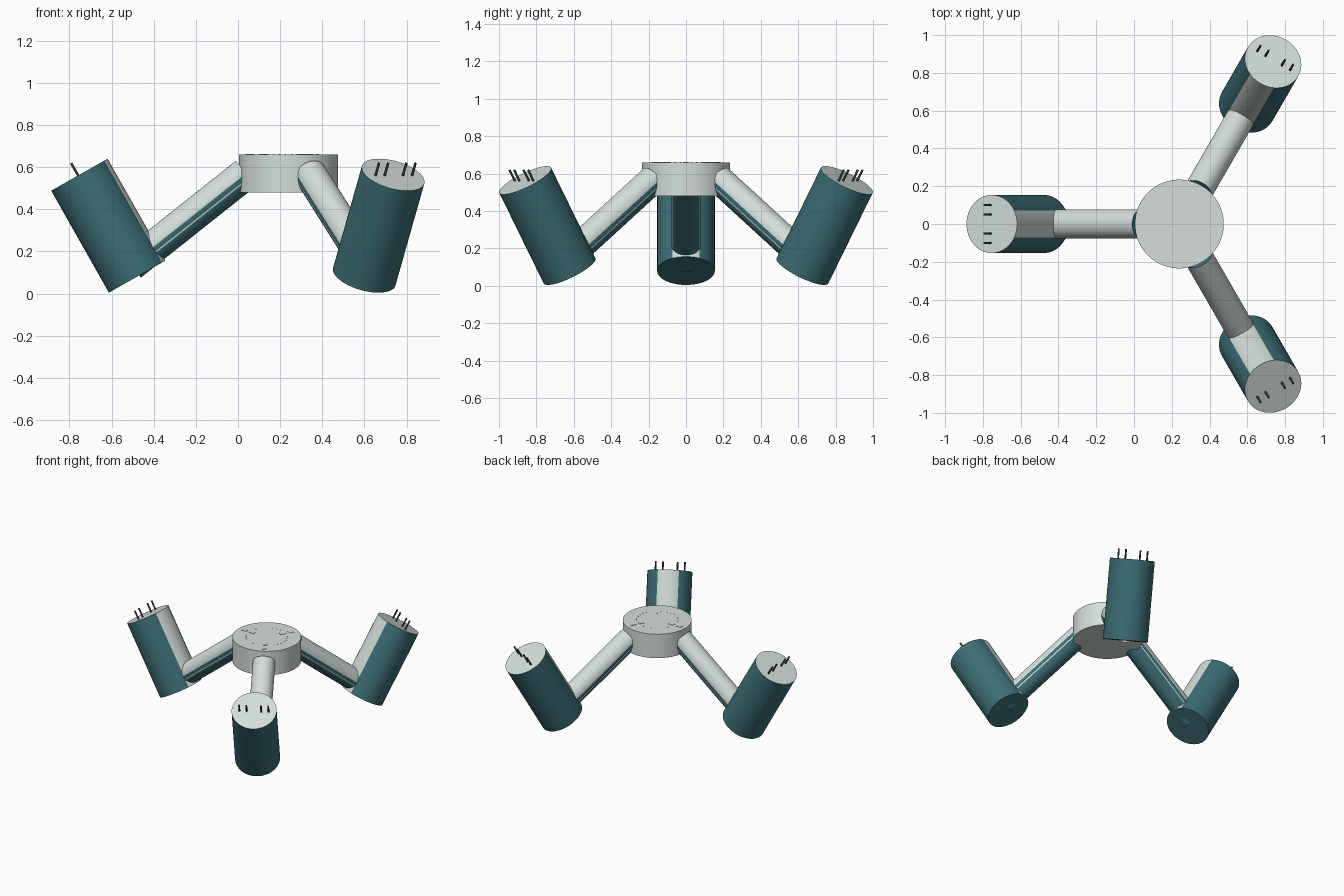
import bpy, bmesh, math
from mathutils import Vector

if "Cube" in bpy.data.objects:
    bpy.data.objects.remove(bpy.data.objects["Cube"])

HUB = Vector((0.24, 0, 0))


def material(name, color):
    m = bpy.data.materials.new(name)
    m.diffuse_color = color
    m.use_nodes = True
    m.node_tree.nodes["Principled BSDF"].inputs["Base Color"].default_value = m.diffuse_color
    return m


LIGHT = material("light_shell", (0.66, 0.73, 0.71, 1))
TEAL = material("teal_shell", (0.045, 0.155, 0.175, 1))
DARK = material("dark_metal", (0.04, 0.05, 0.05, 1))


def rod(name, angle, a, b, r, mats, side=0.0, paint=None, n=64):
    """Cylinder between (radius, z) points a and b in the vertical plane at this angle.
    paint(t) picks the material slot from the angle t away from the upper/inner side."""
    out = Vector((math.cos(angle), math.sin(angle), 0))
    tan = Vector((-out.y, out.x, 0))
    ds, dz = (Vector(b) - Vector(a)).normalized()
    up = out * -dz + Vector((0, 0, ds))
    bm = bmesh.new()
    rings = []
    for s, z in (a, b):
        c = HUB + out * s + tan * side + Vector((0, 0, z))
        rings.append([bm.verts.new(c + up * r * math.cos(k * math.tau / n)
                                   + tan * r * math.sin(k * math.tau / n)) for k in range(n)])
    for k in range(n):
        j = (k + 1) % n
        f = bm.faces.new((rings[0][k], rings[0][j], rings[1][j], rings[1][k]))
        t = math.degrees((k + 0.5) * math.tau / n)
        f.material_index = paint(min(t, 360 - t)) if paint else 0
    first = bm.faces.new(rings[0])
    last = bm.faces.new(rings[1])
    if paint:
        first.material_index = 1
    last.material_index = 0
    bmesh.ops.recalc_face_normals(bm, faces=bm.faces)
    finish(name, bm, mats)


def finish(name, bm, mats):
    me = bpy.data.meshes.new(name)
    bm.to_mesh(me)
    bm.free()
    ob = bpy.data.objects.new(name, me)
    bpy.context.collection.objects.link(ob)
    for m in mats:
        me.materials.append(m)
    bpy.ops.object.select_all(action='DESELECT')
    ob.select_set(True)
    bpy.context.view_layer.objects.active = ob
    bpy.ops.object.shade_smooth_by_angle(angle=math.radians(35))


# central hub disc
bpy.ops.mesh.primitive_cylinder_add(vertices=96, radius=0.235, depth=0.18,
                                    location=HUB + Vector((0, 0, 0.57)))
hub = bpy.context.object
hub.name = "hub"
hub.data.materials.append(LIGHT)
bpy.ops.object.shade_smooth_by_angle(angle=math.radians(35))

# three arms, pods and prongs
pod_low, pod_top = Vector((0.719, 0.08)), Vector((0.993, 0.564))
pod_dir = (pod_top - pod_low).normalized()
for i, deg in enumerate((180, 60, -60)):
    ang = math.radians(deg)
    # arm: light upper half, teal lower half with a thin light seam
    rod(f"arm_{i}", ang, (0.202, 0.57), (0.749, 0.136), 0.077, [LIGHT, TEAL],
        paint=lambda t: 0 if t < 90 or 107 < t < 112 else 1)
    # pod: teal with a light inner strip and light top
    rod(f"pod_{i}", ang, pod_low, pod_top, 0.154, [LIGHT, TEAL],
        paint=lambda t: 0 if t < 28 else 1)
    for k, side in enumerate((-0.1, -0.05, 0.05, 0.1)):
        rod(f"prong_{i}_{k}", ang, pod_top - pod_dir * 0.02 + Vector((0.012, 0.007)),
            pod_top + pod_dir * 0.055 + Vector((0.012, 0.007)), 0.006, [DARK], side, n=12)
    # small raised marks on the hub, in line with the arm
    for k, dist in enumerate((0.12, 0.184)):
        bpy.ops.mesh.primitive_cube_add(size=1, rotation=(0, 0, ang), location=HUB + Vector(
            (dist * math.cos(ang), dist * math.sin(ang), 0.66)))
        mark = bpy.context.object
        mark.name = f"hub_mark_{i}_{k}"
        mark.scale = (0.04, 0.026, 0.005)
        mark.data.materials.append(LIGHT)

# ring of tiny rivets between the marks
bm = bmesh.new()
for k in range(30):
    t = math.tau * k / 30
    if min(abs(math.degrees(t) - d) for d in (60, 180, 300)) < 15:
        continue
    new = bmesh.ops.create_cone(bm, cap_ends=True, segments=10, radius1=0.003,
                                radius2=0.003, depth=0.005)["verts"]
    bmesh.ops.translate(bm, verts=new, vec=HUB + Vector(
        (0.142 * math.cos(t), 0.142 * math.sin(t), 0.66)))
finish("hub_rivets", bm, [LIGHT])
